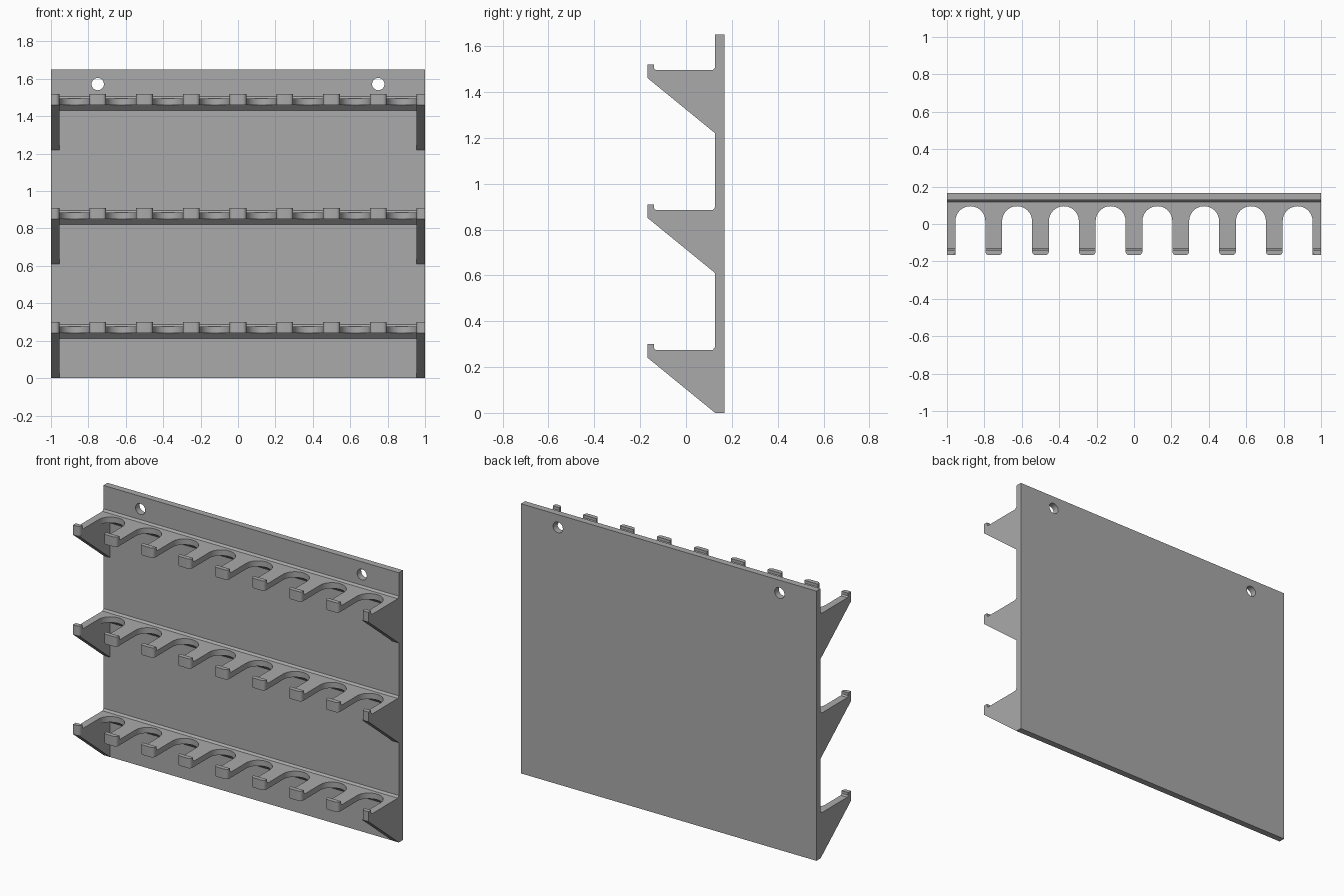
import bpy
import bmesh
from math import pi, cos, sin
from mathutils import Vector

cube = bpy.data.objects.get("Cube")
if cube:
    bpy.data.objects.remove(cube, do_unlink=True)

grey = bpy.data.materials.new("plain grey")
grey.use_nodes = True
colour = (0.4, 0.4, 0.4, 1)
grey.diffuse_color = colour
grey.node_tree.nodes["Principled BSDF"].inputs["Base Color"].default_value = colour

FRONT, BACK, PLATE = -0.167, 0.167, 0.127   # depth of prong tips, back, plate face
SLOTS, PITCH, SLOT_R, SLOT_Y = 8, 0.25, 0.08, 0.015
LIP, ROUND = 0.027, 0.02
SHELF_LOW, SHELF_TOP, LIP_TOP = 0.24, 0.275, 0.3


def prism(name, outline, axis, low, high):
    """Extrude a closed 2D outline along x (outline y,z), y (x,z) or z (x,y)."""
    def place(a, b, c):
        return {"x": (c, a, b), "y": (a, c, b), "z": (a, b, c)}[axis]
    bm = bmesh.new()
    face = bm.faces.new([bm.verts.new(place(a, b, low)) for a, b in outline])
    ext = bmesh.ops.extrude_face_region(bm, geom=[face])
    move = Vector(place(0, 0, high - low))
    verts = [g for g in ext["geom"] if isinstance(g, bmesh.types.BMVert)]
    bmesh.ops.translate(bm, verts=verts, vec=move)
    bmesh.ops.recalc_face_normals(bm, faces=bm.faces)
    mesh = bpy.data.meshes.new(name)
    bm.to_mesh(mesh)
    bm.free()
    mesh.materials.append(grey)
    obj = bpy.data.objects.new(name, mesh)
    bpy.context.collection.objects.link(obj)
    return obj


def arc(cx, cy, r, start, end, steps):
    return [(cx + r * cos(start + (end - start) * i / steps),
             cy + r * sin(start + (end - start) * i / steps)) for i in range(steps + 1)]


def prong_tip(left, right):
    """Front corners of one prong, rounded except at the outer ends."""
    pts = [(left, FRONT)] if left <= -1 else arc(left + ROUND, FRONT + ROUND, ROUND, pi, 1.5 * pi, 5)
    pts += [(right, FRONT)] if right >= 1 else arc(right - ROUND, FRONT + ROUND, ROUND, 1.5 * pi, 2 * pi, 5)
    return pts


def smooth(obj):
    bpy.ops.object.select_all(action="DESELECT")
    obj.select_set(True)
    bpy.context.view_layer.objects.active = obj
    bpy.ops.object.shade_smooth_by_angle(angle=0.6)


# Slot centres, and the prongs left between them
centres = [(i - (SLOTS - 1) / 2) * PITCH for i in range(SLOTS)]
prongs = list(zip([-1] + [c + SLOT_R for c in centres], [c - SLOT_R for c in centres] + [1]))

# Comb-shaped shelf plan
comb = []
for i, (left, right) in enumerate(prongs):
    comb += prong_tip(left, right)
    if i < SLOTS:
        comb += arc(centres[i], SLOT_Y, SLOT_R, pi, 0, 24)
comb += [(1, PLATE), (-1, PLATE)]

# Back plate with two screw holes
plate = prism("back_plate", [(-1, 0), (1, 0), (1, 1.65), (-1, 1.65)], "y", PLATE, BACK)
for side in (-1, 1):
    cutter = prism("hole_cutter", arc(side * 0.75, 1.572, 0.033, 0, 2 * pi * 31 / 32, 31), "y", 0, 0.3)
    cutter.hide_render = True
    mod = plate.modifiers.new("screw_hole", "BOOLEAN")
    mod.operation = "DIFFERENCE"
    mod.solver = "EXACT"
    mod.object = cutter
    bpy.context.view_layer.objects.active = plate
    bpy.ops.object.modifier_apply(modifier=mod.name)
    bpy.data.objects.remove(cutter, do_unlink=True)
smooth(plate)

for tier, z in enumerate((0, 0.61, 1.22), 1):
    # Shelf and the raised lips on its prongs
    smooth(prism(f"shelf_{tier}", comb, "z", z + SHELF_LOW, z + SHELF_TOP))
    for n, (left, right) in enumerate(prongs, 1):
        lip = prong_tip(left, right) + [(right, FRONT + LIP), (left, FRONT + LIP)]
        smooth(prism(f"lip_{tier}_{n}", lip, "z", z + SHELF_TOP, z + LIP_TOP))
        # Small fillet behind each lip
        y = FRONT + LIP
        prism(f"lip_fillet_{tier}_{n}", [(y, z + SHELF_TOP), (y + 0.008, z + SHELF_TOP),
              (y, z + SHELF_TOP + 0.008)], "x", left, right)
    # Fillets where the shelf meets the plate, above and below
    for word, base, rise, run in (("upper", SHELF_TOP, 0.012, 0.01), ("lower", SHELF_LOW, -0.028, 0.028)):
        prism(f"{word}_fillet_{tier}", [(PLATE - run, z + base), (PLATE, z + base),
              (PLATE, z + base + rise)], "x", -1, 1)
    # Triangular end brackets
    for word, low in (("right", -1), ("left", 0.955)):
        prism(f"{word}_bracket_{tier}", [(FRONT, z + SHELF_LOW), (PLATE, z + SHELF_LOW),
              (PLATE, z)], "x", low, low + 0.045)
